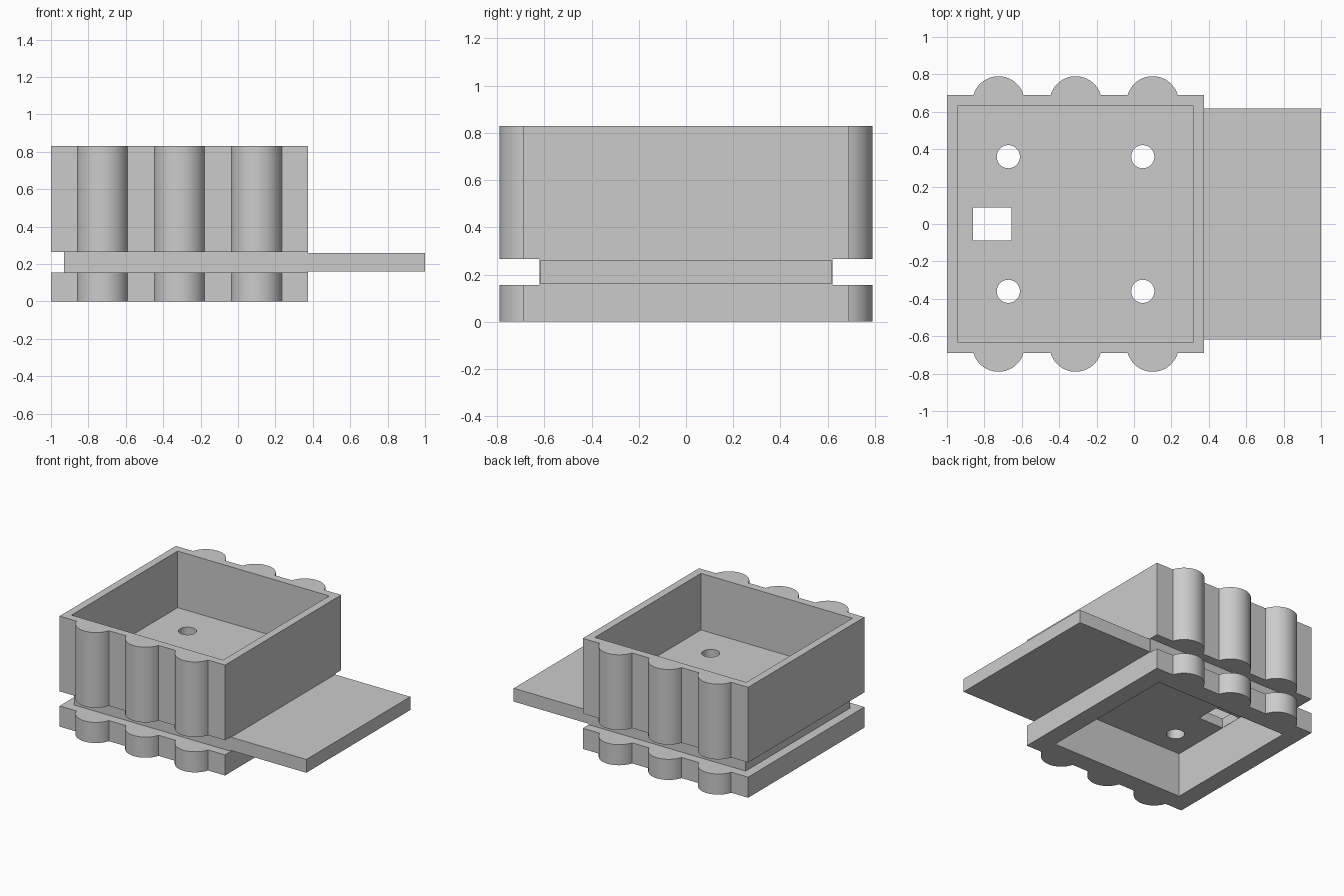
import bpy, bmesh, math

old = bpy.data.objects.get("Cube")
if old:
    bpy.data.objects.remove(old, do_unlink=True)

grey = bpy.data.materials.new("plain grey")
grey.use_nodes = True
grey.diffuse_color = (0.6, 0.6, 0.6, 1)
grey.node_tree.nodes["Principled BSDF"].inputs["Base Color"].default_value = (0.6, 0.6, 0.6, 1)


def prism(name, outline, z0, z1):
    """Extrude a flat outline from z0 up to z1."""
    bm = bmesh.new()
    face = bm.faces.new([bm.verts.new((x, y, z0)) for x, y in outline])
    top = bmesh.ops.extrude_face_region(bm, geom=[face])
    for v in top["geom"]:
        if isinstance(v, bmesh.types.BMVert):
            v.co.z = z1
    bmesh.ops.recalc_face_normals(bm, faces=bm.faces)
    mesh = bpy.data.meshes.new(name)
    bm.to_mesh(mesh)
    bm.free()
    mesh.materials.append(grey)
    obj = bpy.data.objects.new(name, mesh)
    bpy.context.collection.objects.link(obj)
    return obj


def rect(x0, x1, y):
    return [(x0, -y), (x1, -y), (x1, y), (x0, y)]


def circle(cx, cy, r, n=32):
    return [(cx + r * math.cos(2 * math.pi * i / n),
             cy + r * math.sin(2 * math.pi * i / n)) for i in range(n)]


def combine(target, other, operation):
    """Apply a boolean and remove the helper."""
    mod = target.modifiers.new(operation.lower(), "BOOLEAN")
    mod.operation = operation
    mod.solver = "EXACT"
    mod.object = other
    bpy.context.view_layer.objects.active = target
    bpy.ops.object.modifier_apply(modifier=mod.name)
    bpy.data.objects.remove(other, do_unlink=True)


# Outline of the block: a square with three rounded ribs on front and back
LEFT, RIGHT, DEPTH = -1.0, 0.375, 0.69
HALF, BULGE, STEPS = 0.134, 0.1, 24
radius = (HALF ** 2 + BULGE ** 2) / (2 * BULGE)
sweep = math.asin(HALF / radius)
front = [(LEFT, -DEPTH)]
for cx in (-0.725, -0.312, 0.1):
    for i in range(STEPS + 1):
        a = sweep * (2 * i / STEPS - 1)
        front.append((cx + radius * math.sin(a),
                      -DEPTH - BULGE + radius * (1 - math.cos(a))))
front.append((RIGHT, -DEPTH))
ribbed = front + [(x, -y) for x, y in reversed(front)]

# Ribbed box above, ribbed base below, narrower neck between, plate to the side
body = prism("ribbed_box_with_plate", ribbed, 0.265, 0.83)
combine(body, prism("base", ribbed, 0, 0.155), "UNION")
combine(body, prism("neck", rect(-0.93, RIGHT, 0.62), 0.1, 0.3), "UNION")
combine(body, prism("side_plate", rect(0.3, 1, 0.617), 0.16, 0.26), "UNION")

# Open tray in the top and deep recess in the underside
combine(body, prism("tray", rect(-0.943, 0.317, 0.63), 0.405, 1), "DIFFERENCE")
combine(body, prism("recess", rect(-0.863, 0.24, 0.55), -0.2, 0.333), "DIFFERENCE")

# Four round holes and one rectangular slot through the floor
for x in (-0.672, 0.047):
    for y in (-0.36, 0.36):
        combine(body, prism("hole", circle(x, y, 0.062), 0.25, 0.5), "DIFFERENCE")
combine(body, prism("slot", rect(-0.861, -0.655, 0.088), 0.25, 0.5), "DIFFERENCE")

# Smooth ribs and holes, sharp corners
bpy.ops.object.select_all(action="DESELECT")
body.select_set(True)
bpy.context.view_layer.objects.active = body
bpy.ops.object.shade_smooth_by_angle(angle=math.radians(30))
